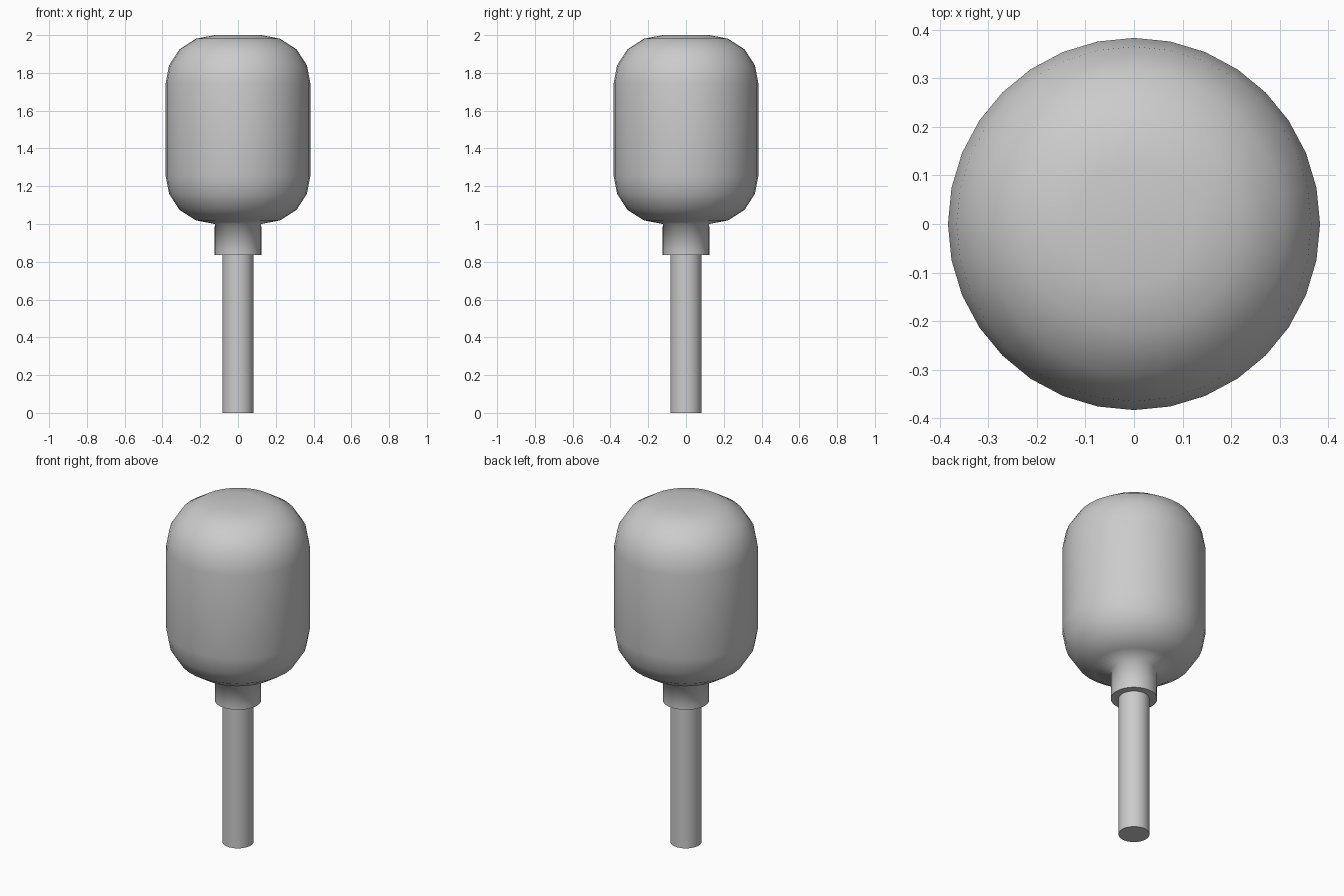
import bpy, bmesh
from math import cos, sin, tau, radians

if "Cube" in bpy.data.objects:
    bpy.data.objects.remove(bpy.data.objects["Cube"])

SIDES = 32


def lathe(name, profile, angle):
    """Spin (radius, z) points around z, close both ends with flat caps."""
    bm = bmesh.new()
    rings = [[bm.verts.new((r * cos(tau * i / SIDES), r * sin(tau * i / SIDES), z))
              for i in range(SIDES)] for r, z in profile]
    for a, b in zip(rings, rings[1:]):
        for i in range(SIDES):
            j = (i + 1) % SIDES
            bm.faces.new((a[i], a[j], b[j], b[i]))
    bm.faces.new(rings[0][::-1])
    bm.faces.new(rings[-1])
    bmesh.ops.recalc_face_normals(bm, faces=bm.faces)
    mesh = bpy.data.meshes.new(name)
    bm.to_mesh(mesh)
    bm.free()
    obj = bpy.data.objects.new(name, mesh)
    bpy.context.collection.objects.link(obj)
    bpy.ops.object.select_all(action='DESELECT')
    obj.select_set(True)
    bpy.context.view_layer.objects.active = obj
    bpy.ops.object.shade_smooth_by_angle(angle=radians(angle))
    return obj


# Rounded head, symmetric about z = 1.5, flowing into the collar
upper = [(0.383, 1.745), (0.365, 1.84), (0.31, 1.925), (0.222, 1.981), (0.123, 2.0)]
lower = [(r, 3.0 - z) for r, z in reversed(upper)]

# Handle, collar and head are one continuous turned shape
handle = [(0.083, 0.0), (0.083, 0.835)]
collar = [(0.124, 0.835)]
lathe("mallet_body", handle + collar + lower + upper, 85)
